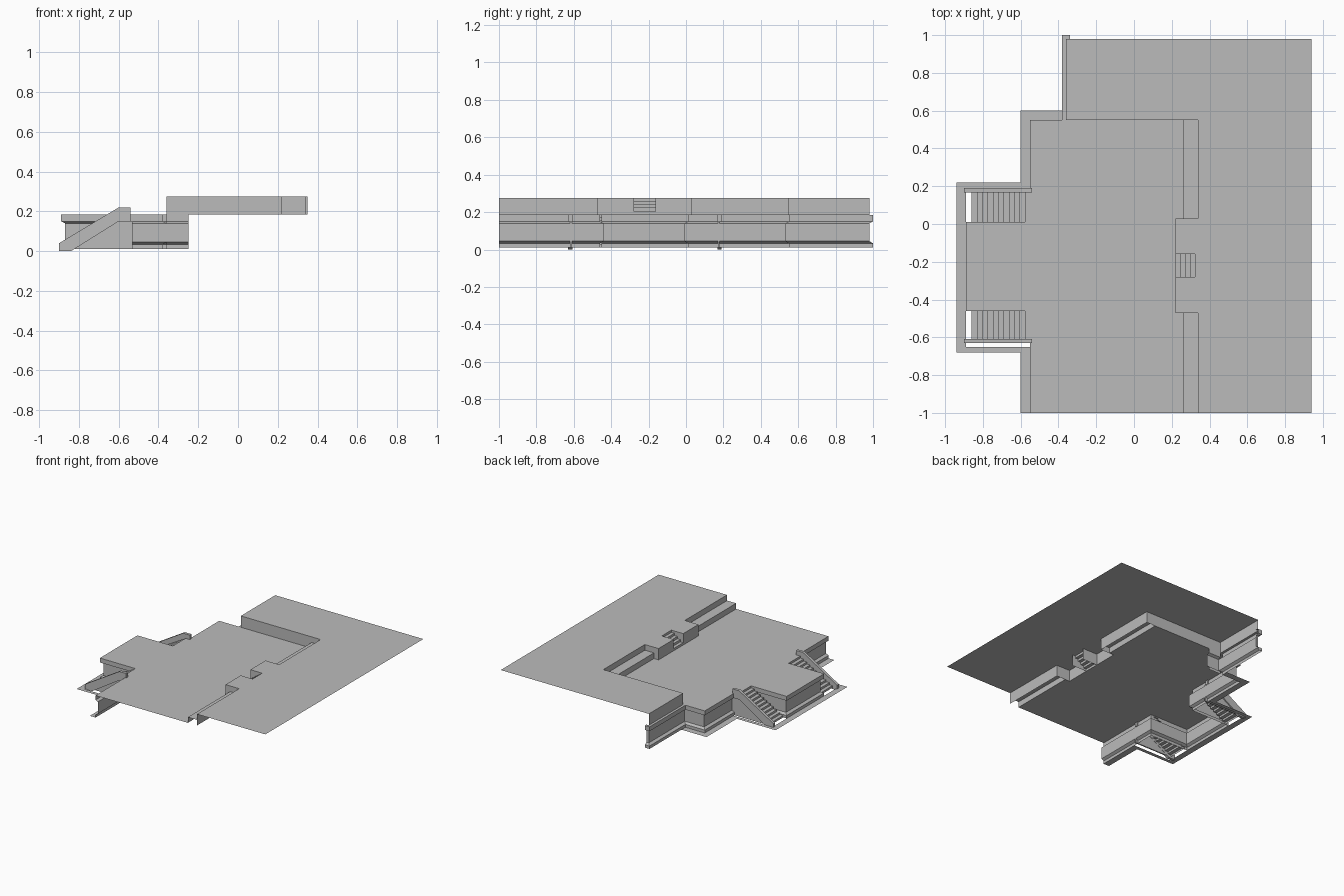
import bpy
from mathutils import Vector

cube = bpy.data.objects.get("Cube")
if cube:
    bpy.data.objects.remove(cube, do_unlink=True)

stone = bpy.data.materials.new("grey_stone")
stone.use_nodes = True
GREY = (0.5, 0.5, 0.5, 1)
stone.diffuse_color = GREY
stone.node_tree.nodes["Principled BSDF"].inputs["Base Color"].default_value = GREY

BASE, MID, TOP = 0.01, 0.185, 0.275


def make(name, verts, faces):
    mesh = bpy.data.meshes.new(name)
    mesh.from_pydata(verts, [], faces)
    mesh.materials.append(stone)
    obj = bpy.data.objects.new(name, mesh)
    bpy.context.collection.objects.link(obj)
    return obj


def sheet(name, outline, z):
    """Flat floor from a counter-clockwise outline."""
    return make(name, [(x, y, z) for x, y in outline], [range(len(outline))])


def sweep(name, path, profile):
    """Sweep (outward offset, z) points along a plan path with mitred corners."""
    pts = [Vector(p) for p in path]
    normals = []
    for a, b in zip(pts, pts[1:]):
        d = (b - a).normalized()
        normals.append(Vector((d.y, -d.x)))
    verts, n = [], len(profile)
    for i, p in enumerate(pts):
        n0, n1 = normals[max(i - 1, 0)], normals[min(i, len(normals) - 1)]
        miter = (n0 + n1) / (1 + n0.dot(n1))
        verts += [(*(p + miter * off), z) for off, z in profile]
    faces = [(i * n + j, i * n + j + 1, (i + 1) * n + j + 1, (i + 1) * n + j)
             for i in range(len(pts) - 1) for j in range(n - 1)]
    return make(name, verts, faces)


def prism(name, outline, y0, y1):
    """Solid from a counter-clockwise side outline (x, z), between two y values."""
    n = len(outline)
    verts = [(x, y, z) for y in (y0, y1) for x, z in outline]
    faces = [range(n), range(2 * n - 1, n - 1, -1)]
    faces += [(i, i + n, (i + 1) % n + n, (i + 1) % n) for i in range(n)]
    return make(name, verts, faces)


def steps(name, x0, x1, z0, z1, count, y0, y1):
    """Open flight of risers and treads climbing toward +x."""
    run, rise = (x1 - x0) / count, (z1 - z0) / count
    line = [(x0, z0)]
    for i in range(count):
        line += [(x0 + i * run, z0 + (i + 1) * rise),
                 (x0 + (i + 1) * run, z0 + (i + 1) * rise)]
    verts = [(x, y, z) for x, z in line for y in (y0, y1)]
    faces = [(2 * i + 1, 2 * i, 2 * i + 2, 2 * i + 3) for i in range(len(line) - 1)]
    return make(name, verts, faces)


# Upper terrace: floor with a stair notch, and its retaining walls
north_edge = [(-0.36, 0.98), (-0.36, 0.55), (0.34, 0.55), (0.34, 0.03),
              (0.22, 0.03), (0.22, -0.16), (0.35, -0.16)]
south_edge = [(0.35, -0.28), (0.22, -0.28), (0.22, -0.47), (0.34, -0.47), (0.34, -1)]
sheet("upper_terrace", north_edge + south_edge + [(0.94, -1), (0.94, 0.98)], TOP)
for name, edge in (("north", north_edge), ("south", south_edge)):
    sweep("upper_wall_" + name, edge, [(0, TOP), (0, MID)])
steps("upper_steps", 0.22, 0.35, MID, TOP, 5, -0.28, -0.16)

# Benches along the upper wall
for name, y0, y1 in (("north", 0.55, 0.03), ("south", -0.47, -1)):
    sweep("bench_" + name, [(0.34, y0), (0.34, y1)],
          [(0, 0.23), (0.08, 0.23), (0.08, MID)])

# Middle terrace floor with the projecting landing
landing = [(-0.53, 0.53), (-0.53, -0.01), (-0.87, -0.01),
           (-0.87, -0.44), (-0.53, -0.44), (-0.53, -1)]
sheet("middle_terrace", landing + [
    (0.26, -1), (0.26, -0.47), (0.22, -0.47), (0.22, 0.03),
    (0.26, 0.03), (0.26, 0.55), (-0.36, 0.55), (-0.36, 0.53)], MID)

# Lower wall with cornice and plinth
moulding = [(0, MID), (0.02, MID), (0.02, 0.15), (0, 0.14),
            (0, 0.045), (0.02, 0.033), (0.02, BASE)]
sweep("lower_wall", [(-0.34, 0.98), (-0.36, 0.98), (-0.36, 0.53)] + landing, moulding)
sweep("inner_wall", [(-0.25, 0.53), (-0.36, 0.53)], moulding)

# Ground flange around the foot of the wall
for i, (x0, x1, y0, y1) in enumerate([
        (-0.55, -0.38, 0.55, 0.60), (-0.60, -0.55, 0.19, 0.60),
        (-0.94, -0.60, 0.19, 0.22), (-0.94, -0.89, -0.65, 0.19),
        (-0.94, -0.60, -0.68, -0.65), (-0.60, -0.55, -1, -0.65)]):
    sheet("ground_flange_%d" % i, [(x0, y0), (x1, y0), (x1, y1), (x0, y1)], BASE)

# Two lower flights, mirrored about the landing centre line
rail = [(-0.90, 0), (-0.84, 0), (-0.60, 0.15), (-0.54, 0.15),
        (-0.54, 0.22), (-0.60, 0.22), (-0.90, 0.04)]
infill = [(-0.84, BASE), (-0.53, BASE), (-0.53, 0.15), (-0.60, 0.15)]


def span(a, b, mirrored):
    return (-0.44 - b, -0.44 - a) if mirrored else (a, b)


for side, mirrored in (("north", False), ("south", True)):
    steps("lower_steps_" + side, -0.86, -0.55, BASE, MID, 11, *span(0.01, 0.17, mirrored))
    prism("stair_rail_" + side, rail, *span(0.168, 0.19, mirrored))
    prism("stair_side_wall_" + side, infill, *span(0.17, 0.18, mirrored))
